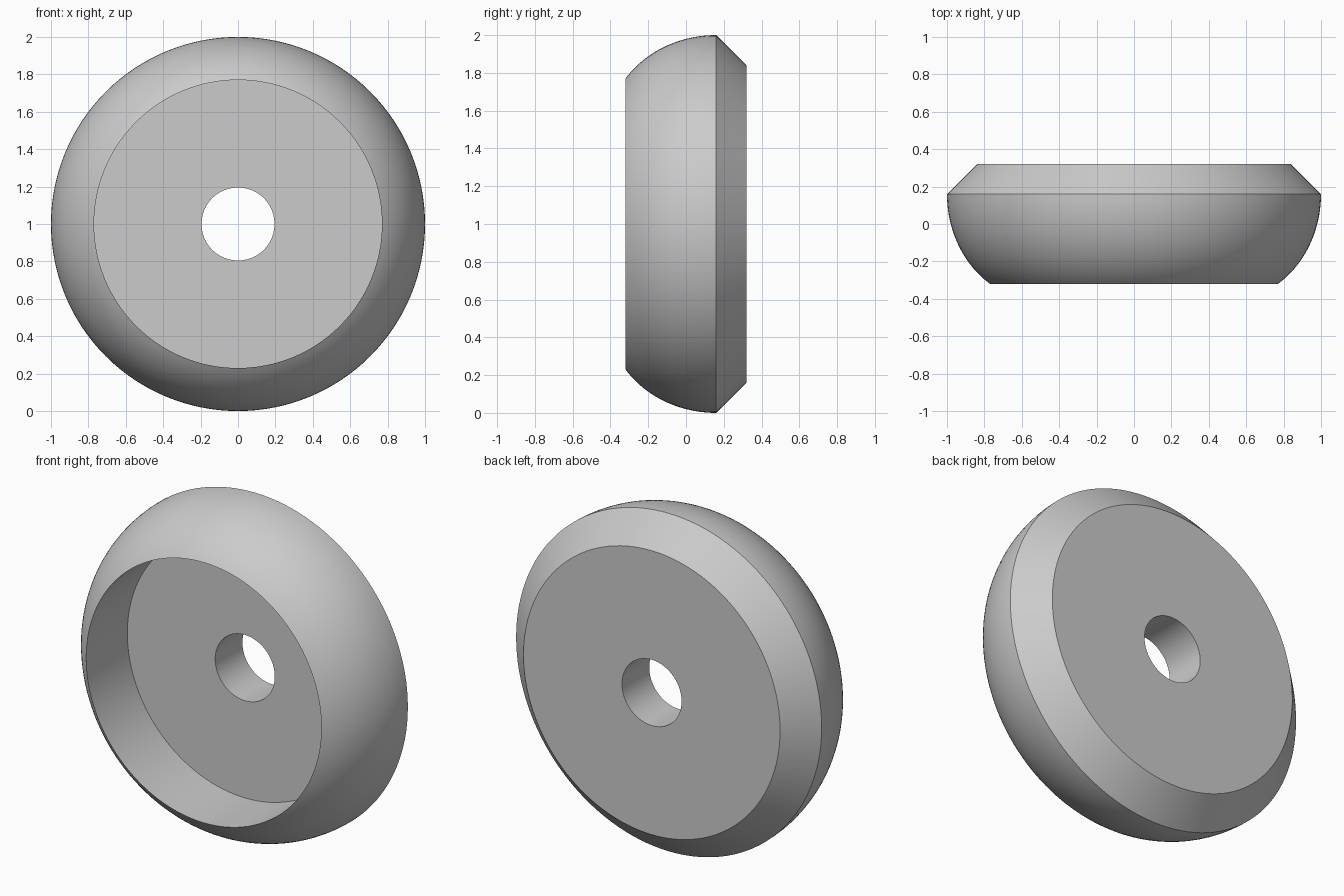
import bpy
import bmesh
from math import asin, cos, sin, pi, radians
from mathutils import Vector

cube = bpy.data.objects.get("Cube")
if cube:
    bpy.data.objects.remove(cube, do_unlink=True)

HALF = 0.32          # half of the thickness
RIM = 0.77           # recess radius
HOLE = 0.195         # centre hole radius
FLOOR_Y = 0.065      # recess floor
EDGE_Y = 0.16        # widest ring
SEGMENTS = 128
ARC_STEPS = 20

# Single colour
grey = bpy.data.materials.new("plain_grey")
grey.use_nodes = True
colour = (0.6, 0.6, 0.6, 1)
grey.diffuse_color = colour
grey.node_tree.nodes["Principled BSDF"].inputs["Base Color"].default_value = colour

# Rounded shoulder: elliptical arc from the widest ring to the front rim
drop = 0.5
end_cos = 1 - (1 - RIM) / drop
end_sin = (1 - end_cos ** 2) ** 0.5
depth = (EDGE_Y + HALF) / end_sin
end_angle = asin(end_sin)
shoulder = []
for i in range(ARC_STEPS + 1):
    a = end_angle * i / ARC_STEPS
    shoulder.append((1 - drop * (1 - cos(a)), EDGE_Y - depth * sin(a)))

# Closed section (radius, y): hole, back face, chamfer, shoulder, recess
section = [(HOLE, FLOOR_Y), (HOLE, HALF), (0.84, HALF)]
section += shoulder + [(RIM, FLOOR_Y)]

# Revolve the section around the y axis
bm = bmesh.new()
verts = [bm.verts.new((r, y, 1)) for r, y in section]
edges = [bm.edges.new((v, verts[(i + 1) % len(verts)])) for i, v in enumerate(verts)]
bmesh.ops.spin(bm, geom=verts + edges, cent=Vector((0, 0, 1)), axis=Vector((0, 1, 0)),
               angle=2 * pi, steps=SEGMENTS, use_duplicate=False)
bmesh.ops.remove_doubles(bm, verts=bm.verts[:], dist=0.0005)
bmesh.ops.recalc_face_normals(bm, faces=bm.faces[:])

mesh = bpy.data.meshes.new("recessed_wheel")
bm.to_mesh(mesh)
bm.free()
mesh.materials.append(grey)
wheel = bpy.data.objects.new("recessed_wheel", mesh)
bpy.context.collection.objects.link(wheel)

# Smooth the round surfaces, keep the rims sharp
bpy.ops.object.select_all(action="DESELECT")
wheel.select_set(True)
bpy.context.view_layer.objects.active = wheel
bpy.ops.object.shade_smooth_by_angle(angle=radians(30))
